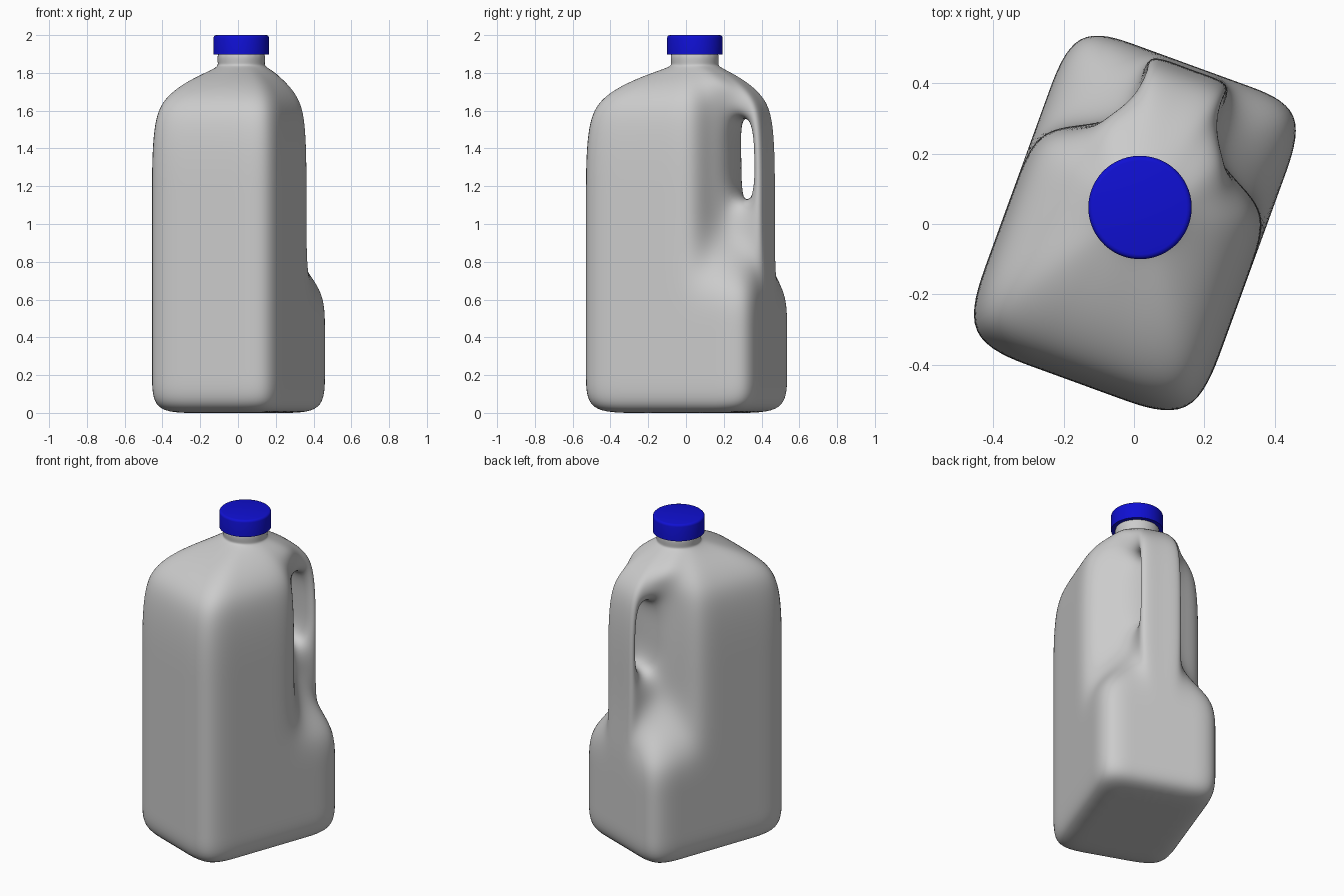
import bpy, bmesh
from math import sin, cos, pi, radians

if "Cube" in bpy.data.objects:
    bpy.data.objects.remove(bpy.data.objects["Cube"])

TURN = radians(-20)
NECK_Y = 0.05
NECK_R = 0.124

# Half cross-sections (x >= 0), front centre to back centre
FRONT = [(0, -.48), (.11, -.48), (.356, -.48), (.356, -.23), (.356, -.02)]
FULL = FRONT + [(.356, .12), (.356, .25), (.356, .48), (.15, .48), (.07, .48), (0, .48)]
GRIP = FRONT + [(.355, .16), (.225, .215), (.12, .285), (.12, .405), (.13, .475), (0, .465)]

# Rings: height, scale, grip amount, blend towards the round neck
RINGS = [(0, .5, 0, 0), (0, 1, 0, 0), (.2, 1, 0, 0), (.44, 1, 0, 0), (.64, 1, 0, 0),
         (.79, 1, .6, 0), (.95, 1, 1, 0), (1.13, 1, 1, 0), (1.35, 1, 1, 0),
         (1.56, 1, 1, .04), (1.67, 1, .8, .18), (1.76, 1, .35, .52),
         (1.825, 1, 0, .93), (1.84, 1, 0, 1), (1.86, 1, 0, .985), (1.94, 1, 0, .985)]
HOLE_LOW, HOLE_HIGH = 7, 9


def mix(a, b, t):
    return a + (b - a) * t


def ring_points(z, scale, grip, neck):
    half = []
    for i, (f, g) in enumerate(zip(FULL, GRIP)):
        a = pi * i / 10
        x = mix(mix(f[0], g[0], grip), NECK_R * sin(a), neck)
        y = mix(mix(f[1], g[1], grip), NECK_Y - NECK_R * cos(a), neck)
        half.append((x * scale, y * scale, z))
    return half + [(-x, y, z) for x, y, z in half[9:0:-1]]


def make_object(name, bm):
    bmesh.ops.recalc_face_normals(bm, faces=bm.faces[:])
    for f in bm.faces:
        f.smooth = True
    mesh = bpy.data.meshes.new(name)
    bm.to_mesh(mesh)
    bm.free()
    ob = bpy.data.objects.new(name, mesh)
    bpy.context.collection.objects.link(ob)
    ob.rotation_euler.z = TURN
    return ob


# Bottle: lofted cage with a hole bridged through behind the handle
bm = bmesh.new()
v = [[bm.verts.new(p) for p in ring_points(*r)] for r in RINGS]
for j in range(len(v) - 1):
    for i in range(20):
        if HOLE_LOW <= j < HOLE_HIGH and i in (7, 12):
            continue
        k = (i + 1) % 20
        bm.faces.new((v[j][i], v[j][k], v[j + 1][k], v[j + 1][i]))
bm.faces.new(v[0][::-1])
bm.faces.new(v[-1])
for j in range(HOLE_LOW, HOLE_HIGH):
    for a, b in ((7, 13), (8, 12)):
        bm.faces.new((v[j][a], v[j + 1][a], v[j + 1][b], v[j][b]))
for j in (HOLE_LOW, HOLE_HIGH):
    bm.faces.new((v[j][7], v[j][8], v[j][12], v[j][13]))
bottle = make_object("bottle", bm)
sub = bottle.modifiers.new("smooth", 'SUBSURF')
sub.levels = sub.render_levels = 3

# Screw cap
bm = bmesh.new()
bmesh.ops.create_cone(bm, cap_ends=True, segments=64, radius1=.147, radius2=.147, depth=.103)
bmesh.ops.translate(bm, verts=bm.verts[:], vec=(0, NECK_Y, 1.9485))
top = [e for e in bm.edges if all(w.co.z > 1.95 for w in e.verts)]
bmesh.ops.bevel(bm, geom=top, offset=.014, segments=3, profile=.5, affect='EDGES')
cap = make_object("cap", bm)
blue = bpy.data.materials.new("blue_plastic")
blue.diffuse_color = (.005, .005, .65, 1)
blue.use_nodes = True
blue.node_tree.nodes["Principled BSDF"].inputs["Base Color"].default_value = blue.diffuse_color
cap.data.materials.append(blue)
bpy.ops.object.select_all(action='DESELECT')
cap.select_set(True)
bpy.context.view_layer.objects.active = cap
bpy.ops.object.shade_smooth_by_angle(angle=radians(40))
